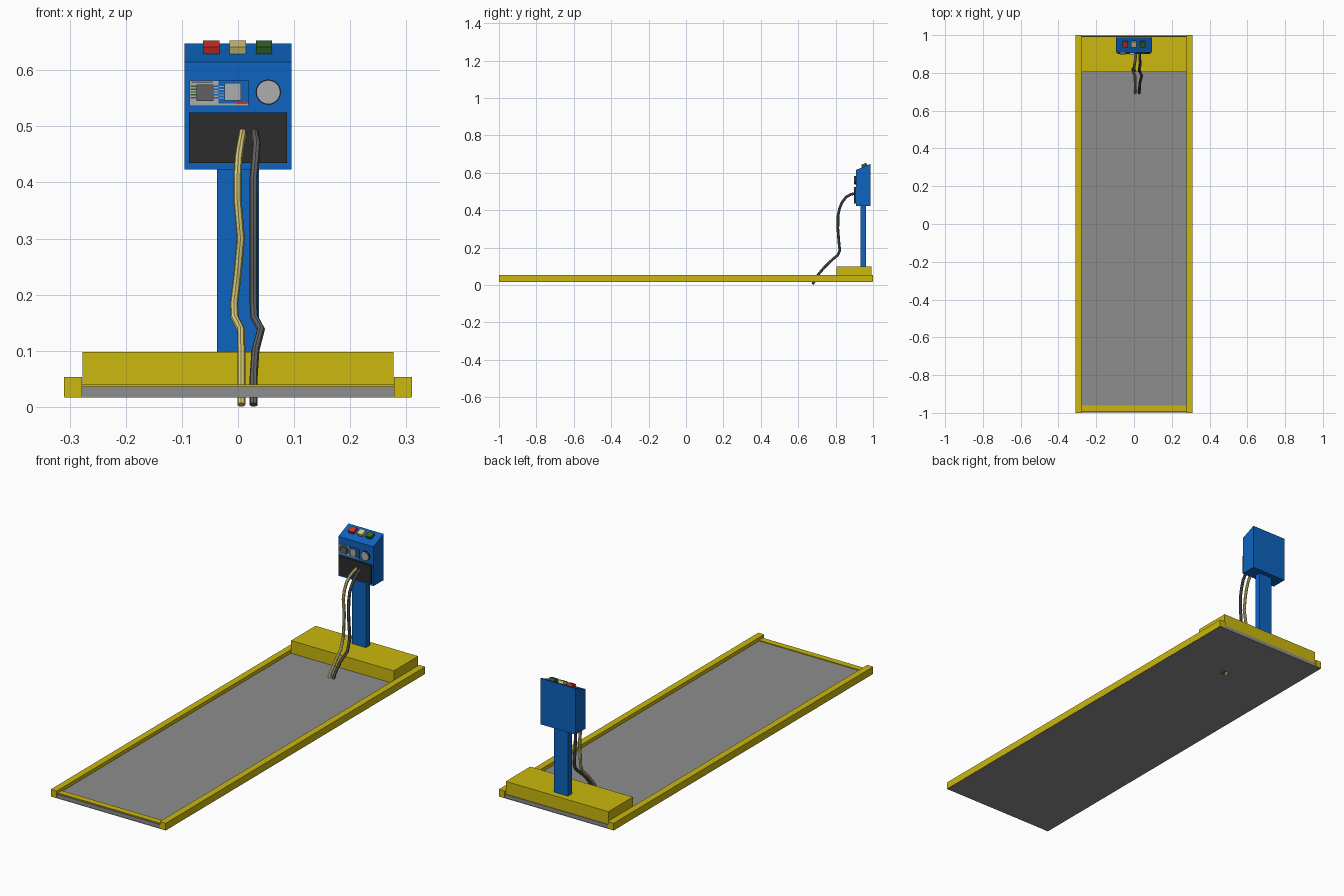
import bpy, bmesh, math
from mathutils import Vector

if "Cube" in bpy.data.objects:
    bpy.data.objects.remove(bpy.data.objects["Cube"])


def mat(name, r, g, b):
    m = bpy.data.materials.new(name)
    m.diffuse_color = (r, g, b, 1)
    m.use_nodes = True
    m.node_tree.nodes["Principled BSDF"].inputs["Base Color"].default_value = m.diffuse_color
    return m


BLUE = mat("blue", 0.004, 0.125, 0.52)
YELLOW = mat("yellow", 0.60, 0.48, 0.004)
GREY = mat("mid_grey", 0.27, 0.27, 0.27)
BLACK = mat("near_black", 0.025, 0.025, 0.025)
RED = mat("red", 0.65, 0.03, 0.015)
PALE = mat("pale_yellow", 0.68, 0.58, 0.18)
GREEN = mat("green", 0.035, 0.13, 0.02)
DARK = mat("dark_grey", 0.12, 0.12, 0.125)
LIGHT = mat("light_grey", 0.42, 0.42, 0.43)


def mesh_obj(name, verts, faces, m):
    me = bpy.data.meshes.new(name)
    me.from_pydata(verts, [], faces)
    bm = bmesh.new()
    bm.from_mesh(me)
    bmesh.ops.recalc_face_normals(bm, faces=bm.faces)
    bm.to_mesh(me)
    bm.free()
    me.materials.append(m)
    ob = bpy.data.objects.new(name, me)
    bpy.context.collection.objects.link(ob)
    return ob


def prism(name, x0, x1, profile, m):
    """Extrude a (y, z) profile along x."""
    n = len(profile)
    verts = [(x, y, z) for x in (x0, x1) for y, z in profile]
    faces = [range(n), range(n, 2 * n)]
    faces += [(i, (i + 1) % n, n + (i + 1) % n, n + i) for i in range(n)]
    return mesh_obj(name, verts, [tuple(f) for f in faces], m)


def box(name, x0, x1, y0, y1, z0, z1, m):
    return prism(name, x0, x1, [(y0, z0), (y1, z0), (y1, z1), (y0, z1)], m)


def disc(name, x, z, r, y0, y1, m, sides=24):
    bpy.ops.mesh.primitive_cylinder_add(vertices=sides, radius=r, depth=y1 - y0,
                                        location=(x, (y0 + y1) / 2, z),
                                        rotation=(math.pi / 2, 0, 0))
    ob = bpy.context.object
    ob.name = name
    ob.data.materials.append(m)
    bpy.ops.object.shade_smooth_by_angle()
    return ob


def cable(name, pts, m):
    cu = bpy.data.curves.new(name, 'CURVE')
    cu.dimensions = '3D'
    cu.bevel_depth = 0.0072
    cu.bevel_resolution = 2
    cu.use_fill_caps = True
    sp = cu.splines.new('POLY')
    sp.points.add(len(pts) - 1)
    for p, co in zip(sp.points, pts):
        p.co = (*co, 1)
    cu.materials.append(m)
    ob = bpy.data.objects.new(name, cu)
    bpy.context.collection.objects.link(ob)
    bpy.ops.object.select_all(action='DESELECT')
    ob.select_set(True)
    bpy.context.view_layer.objects.active = ob
    bpy.ops.object.convert(target='MESH')
    bpy.ops.object.shade_smooth_by_angle()


# Weighing platform with side rails and front lip
box("base_underside", -0.309, 0.309, -0.998, 0.998, 0.017, 0.0185, GREY)
box("platform_plate", -0.279, 0.279, -0.996, 0.996, 0.0182, 0.036, GREY)
for side, s in (("left", -1), ("right", 1)):
    a, b = sorted((s * 0.278, s * 0.31))
    box(side + "_rail", a, b, -1, 1, 0.018, 0.053, YELLOW)
box("front_lip", -0.278, 0.278, -0.99, -0.96, 0.034, 0.040, YELLOW)

# Rear block and post
box("rear_block", -0.277, 0.277, 0.805, 0.993, 0.034, 0.098, YELLOW)
box("post", -0.037, 0.037, 0.933, 0.963, 0.09, 0.43, BLUE)

# Console head with sloping top
Y0, Y1, ZF, ZB = 0.909, 0.987, 0.615, 0.648
prism("console", -0.095, 0.095, [(Y0, 0.423), (Y1, 0.423), (Y1, ZB), (Y0, ZF)], BLUE)

# Buttons seated on the slope
along = Vector((Y1 - Y0, ZB - ZF)).normalized()
up = Vector((-along.y, along.x))
mid = Vector((0.955, ZF + (0.955 - Y0) * (ZB - ZF) / (Y1 - Y0)))
for name, x, m in (("red", -0.0475, RED), ("pale", -0.0005, PALE), ("green", 0.0465, GREEN)):
    prof = [mid + along * a + up * h for a, h in
            ((-0.015, -0.003), (0.015, -0.003), (0.015, 0.014), (-0.015, 0.014))]
    prism(name + "_button", x - 0.0145, x + 0.0145, [tuple(p) for p in prof], m)

# Cable panel on the console front
box("cable_panel", -0.087, 0.087, 0.899, 0.912, 0.435, 0.525, BLACK)

# Circuit boards with their chips and pins
box("left_board", -0.086, -0.035, 0.906, 0.912, 0.536, 0.582, LIGHT)
box("right_board", -0.035, 0.019, 0.906, 0.912, 0.536, 0.582, BLUE)
box("board_edge_strip", -0.035, 0.019, 0.905, 0.910, 0.536, 0.541, LIGHT)
box("red_trace", -0.004, 0.016, 0.904, 0.908, 0.540, 0.543, RED)
box("left_chip", -0.074, -0.044, 0.897, 0.910, 0.545, 0.575, DARK)
box("right_chip", -0.024, 0.005, 0.897, 0.910, 0.546, 0.577, LIGHT)
for i in range(5):
    z = 0.550 + i * 0.005
    box(f"green_pin_{i}", -0.085, -0.074, 0.904, 0.908, z, z + 0.0025, GREEN)
    box(f"pale_pin_{i}", -0.043, -0.035, 0.904, 0.908, z, z + 0.0025, BLUE)
    box(f"link_{i}", -0.034, -0.025, 0.904, 0.908, z, z + 0.0015, LIGHT)
box("top_header", -0.083, -0.045, 0.904, 0.908, 0.577, 0.580, DARK)

# Round sounder
disc("sounder_rim", 0.054, 0.561, 0.0225, 0.901, 0.912, BLACK)
disc("sounder_face", 0.054, 0.561, 0.0205, 0.899, 0.905, LIGHT)

# Two cables sharing one side profile (y, z)
side = [(0.905, 0.490), (0.880, 0.484), (0.856, 0.470), (0.835, 0.443), (0.821, 0.410),
        (0.813, 0.370), (0.812, 0.300), (0.817, 0.235), (0.822, 0.185), (0.812, 0.160),
        (0.785, 0.138), (0.745, 0.100), (0.706, 0.055), (0.677, 0.004)]
yellow_x = [0.008, 0.008, 0.005, 0.001, -0.001, -0.001, 0.005, -0.001, -0.007, -0.006,
            0.005, 0.006, 0.006, 0.006]
grey_x = [0.030, 0.030, 0.033, 0.031, 0.028, 0.028, 0.028, 0.028, 0.028, 0.029,
          0.041, 0.031, 0.028, 0.028]
cable("yellow_cable", [(x, y, z) for x, (y, z) in zip(yellow_x, side)], PALE)
cable("grey_cable", [(x, y, z) for x, (y, z) in zip(grey_x, side)], DARK)
